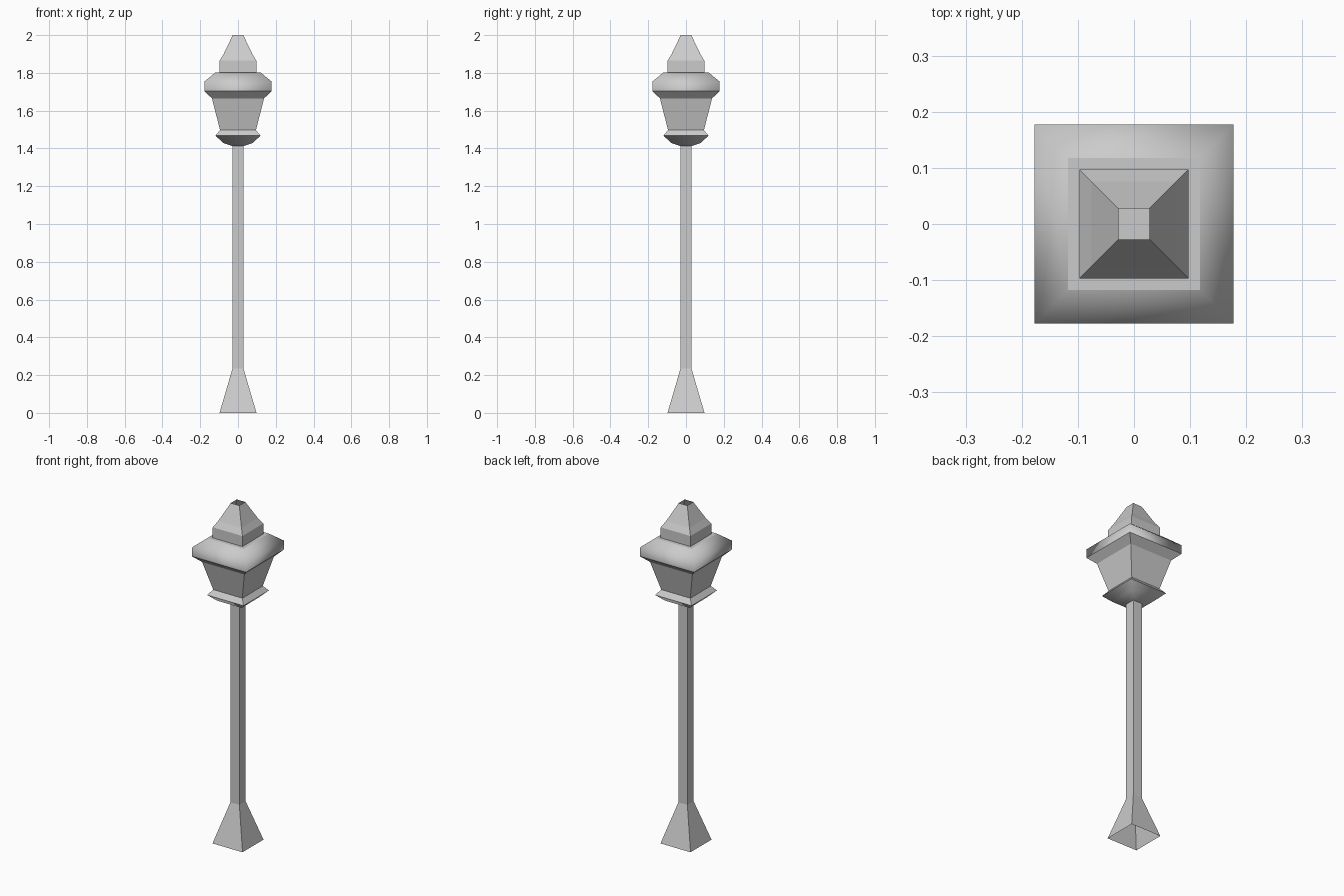
import bpy, bmesh, math

if "Cube" in bpy.data.objects:
    bpy.data.objects.remove(bpy.data.objects["Cube"])


def square_loft(name, profile, smooth=False, cap_first=False):
    """Skin a stack of squares given as (half width, z) pairs, bottom to top."""
    bm = bmesh.new()
    rings = [[bm.verts.new((sx * r, sy * r, z))
              for sx, sy in ((-1, -1), (1, -1), (1, 1), (-1, 1))]
             for r, z in profile]
    for a, b in zip(rings, rings[1:]):
        for i in range(4):
            j = (i + 1) % 4
            bm.faces.new((a[i], a[j], b[j], b[i]))
    if cap_first:
        bm.faces.new(rings[0])
    for f in bm.faces:
        f.smooth = smooth
    # Corner edges stay crisp; only neighbouring tiers blend when smooth
    for e in bm.edges:
        if len(e.link_faces) == 2 and e.calc_face_angle() > math.radians(60):
            e.smooth = False
    mesh = bpy.data.meshes.new(name)
    bm.to_mesh(mesh)
    bm.free()
    obj = bpy.data.objects.new(name, mesh)
    bpy.context.collection.objects.link(obj)
    return obj


# Flared foot and post, open underneath
square_loft("post", [(0.098, 0), (0.029, 0.235), (0.029, 1.412)])

# Rounded bowl under the lantern
square_loft("lantern_bowl", [(0.029, 1.412), (0.08, 1.43), (0.119, 1.468)], smooth=True)

# Sill, tapered lantern panes and sloping soffit
square_loft("lantern_body", [(0.119, 1.468), (0.095, 1.497), (0.138, 1.665), (0.177, 1.703)])

# Soft-shaded eaves
square_loft("eaves", [(0.177, 1.703), (0.177, 1.755), (0.118, 1.803)], smooth=True)

# Flat deck closing the eaves
square_loft("roof_deck", [(0.118, 1.803), (0.097, 1.803)])
square_loft("roof_collar", [(0.097, 1.803), (0.097, 1.865)], cap_first=True)

# Flared chimney cap, open at the top
square_loft("roof_cap", [(0.097, 1.865), (0.076, 1.9), (0.028, 2.0)])
